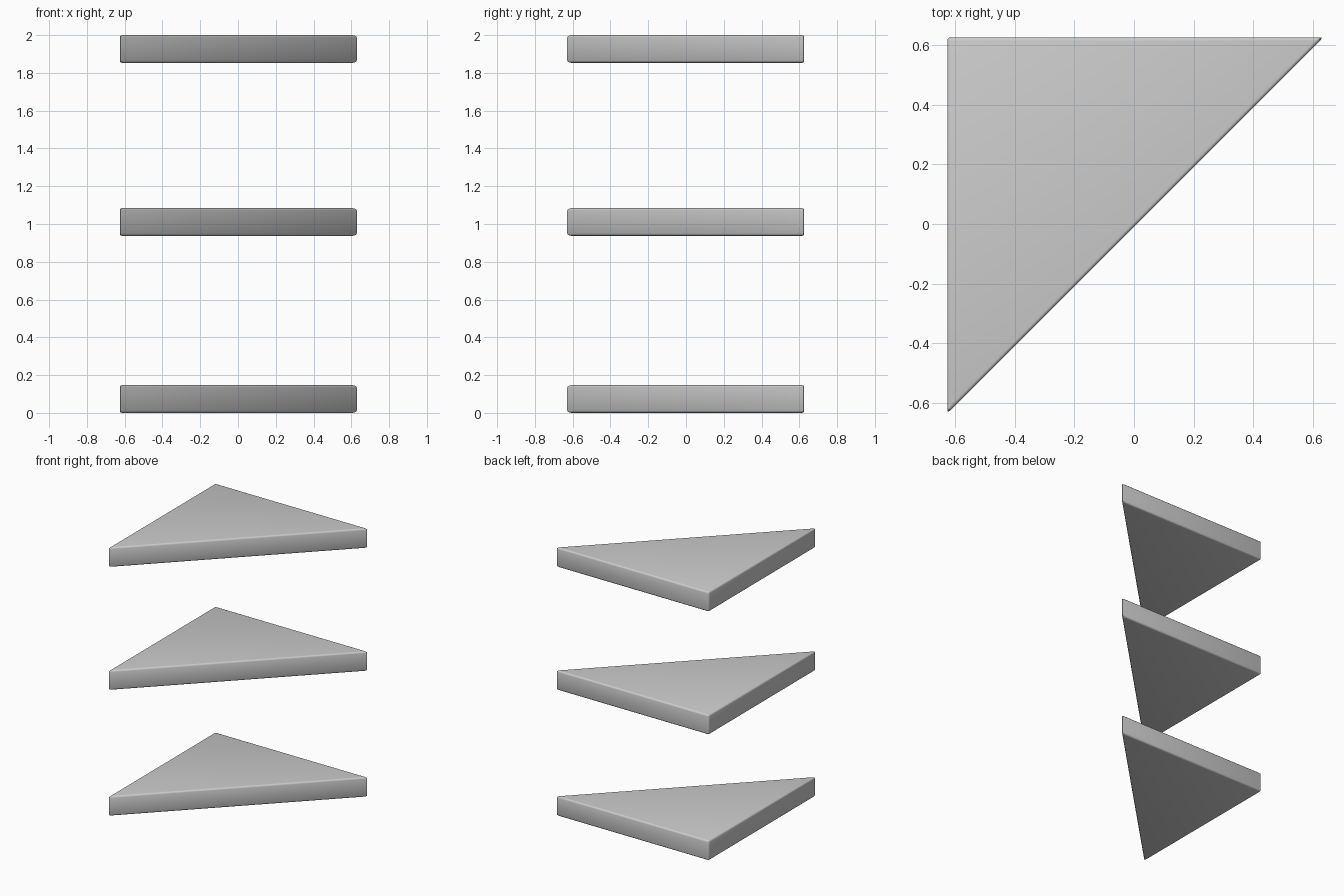
import bpy, bmesh

if "Cube" in bpy.data.objects:
    bpy.data.objects.remove(bpy.data.objects["Cube"])

WALL = 0.626      # wall side position
TIP = 0.635       # sharp tips before rounding
THICK = 0.147


def corner_shelf(name, z):
    # right-triangle board extruded upwards
    bm = bmesh.new()
    outline = [(-WALL, -TIP), (TIP, WALL), (-WALL, WALL)]
    face = bm.faces.new([bm.verts.new((x, y, z)) for x, y in outline])
    ext = bmesh.ops.extrude_face_region(bm, geom=[face])
    top = [v for v in ext["geom"] if isinstance(v, bmesh.types.BMVert)]
    bmesh.ops.translate(bm, verts=top, vec=(0, 0, THICK))
    bmesh.ops.recalc_face_normals(bm, faces=bm.faces)
    mesh = bpy.data.meshes.new(name)
    bm.to_mesh(mesh)
    bm.free()
    obj = bpy.data.objects.new(name, mesh)
    bpy.context.collection.objects.link(obj)

    # softly rounded edges
    bevel = obj.modifiers.new("rounded_edges", 'BEVEL')
    bevel.width = 0.012
    bevel.segments = 3
    bevel.limit_method = 'NONE'
    bpy.ops.object.select_all(action='DESELECT')
    obj.select_set(True)
    bpy.context.view_layer.objects.active = obj
    bpy.ops.object.modifier_apply(modifier=bevel.name)
    bpy.ops.object.shade_smooth_by_angle()


# three stacked shelves
for name, z in (("lower_shelf", 0.0), ("middle_shelf", 0.937), ("upper_shelf", 2.0 - THICK)):
    corner_shelf(name, z)
